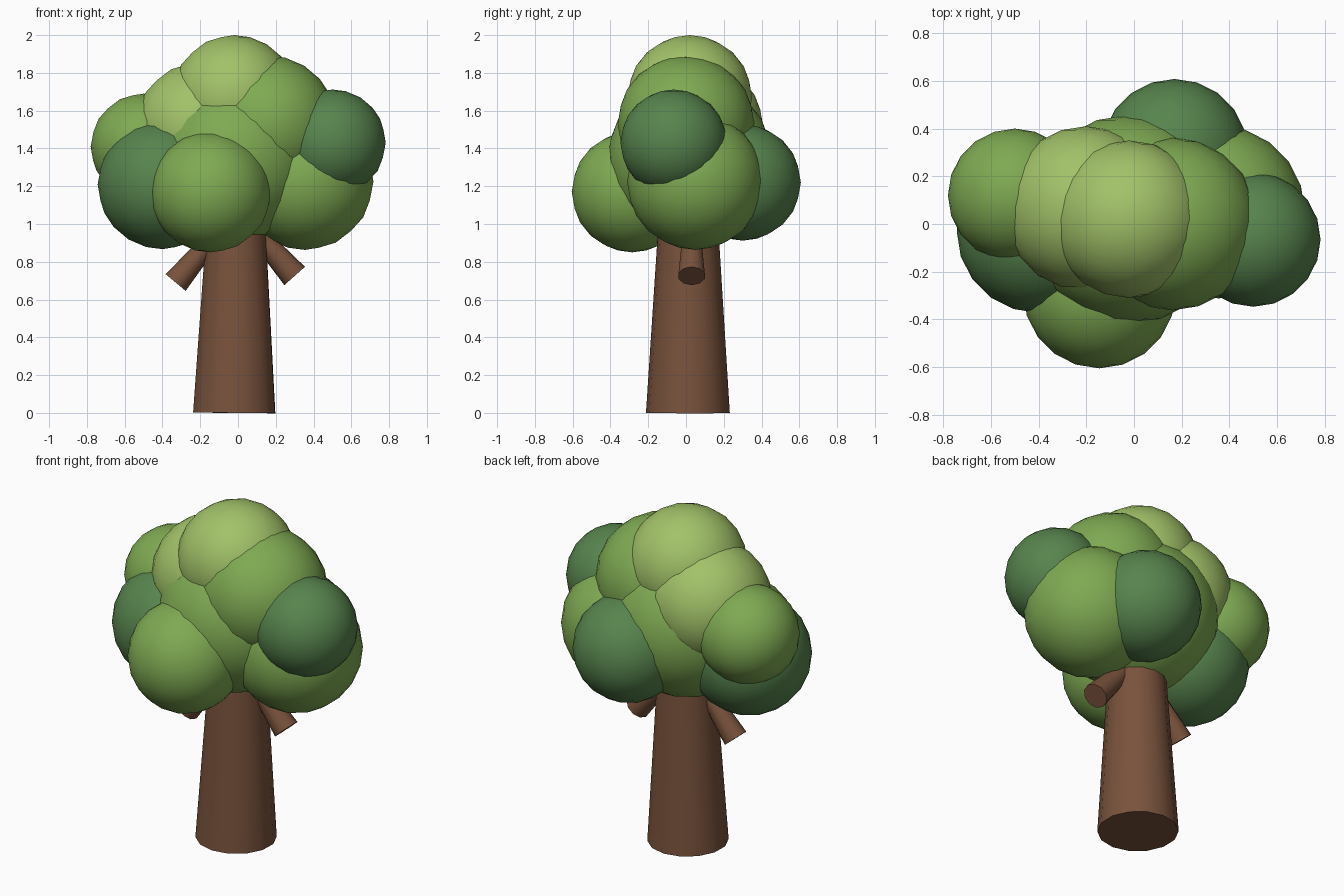
import bpy, math
from mathutils import Vector

if "Cube" in bpy.data.objects:
    bpy.data.objects.remove(bpy.data.objects["Cube"])


def material(name, color):
    m = bpy.data.materials.new(name)
    m.diffuse_color = (*color, 1)
    m.use_nodes = True
    m.node_tree.nodes["Principled BSDF"].inputs["Base Color"].default_value = m.diffuse_color
    return m


bark = material("bark", (0.19, 0.085, 0.045))
light = material("light_leaf", (0.36, 0.54, 0.14))
mid = material("mid_leaf", (0.21, 0.40, 0.085))
dark = material("dark_leaf", (0.095, 0.23, 0.075))


def limb(name, start, end, r1, r2, sides):
    """Tapered cylinder from start to end."""
    a, b = Vector(start), Vector(end)
    bpy.ops.mesh.primitive_cone_add(vertices=sides, radius1=r1, radius2=r2,
                                    depth=(b - a).length, location=(a + b) / 2)
    ob = bpy.context.object
    ob.rotation_euler = (b - a).to_track_quat('Z', 'Y').to_euler()
    ob.name = name
    ob.data.materials.append(bark)
    bpy.ops.object.shade_smooth_by_angle(angle=math.radians(40))


def leaf_clump(name, center, radius, mat):
    bpy.ops.mesh.primitive_ico_sphere_add(subdivisions=3, radius=radius, location=center)
    ob = bpy.context.object
    ob.name = name
    ob.data.materials.append(mat)
    bpy.ops.object.shade_smooth()


# Trunk and the two branch stubs
limb("trunk", (-0.02, 0.01, 0), (-0.01, 0.012, 1.05), 0.222, 0.155, 14)
limb("right_branch", (0.30, 0.03, 0.725), (0.06, 0.03, 0.995), 0.073, 0.045, 10)
limb("left_branch", (-0.33, 0.0, 0.69), (-0.10, 0.0, 0.965), 0.069, 0.042, 10)

# Foliage clumps
clumps = [
    ("core_leaves", (-0.02, 0.02, 1.34), 0.437, mid),
    ("crown_leaves", (-0.02, 0.02, 1.67), 0.33, light),
    ("upper_left_leaves", (-0.20, 0.065, 1.51), 0.345, light),
    ("upper_right_leaves", (0.16, 0.0, 1.53), 0.362, mid),
    ("left_leaves", (-0.50, 0.12, 1.41), 0.28, mid),
    ("lower_left_leaves", (-0.40, -0.03, 1.21), 0.343, dark),
    ("right_leaves", (0.50, -0.065, 1.43), 0.282, dark),
    ("lower_right_leaves", (0.355, 0.05, 1.225), 0.362, mid),
    ("front_leaves", (-0.145, -0.285, 1.17), 0.32, mid),
    ("back_leaves", (0.17, 0.3, 1.22), 0.308, dark),
]
for c in clumps:
    leaf_clump(*c)
